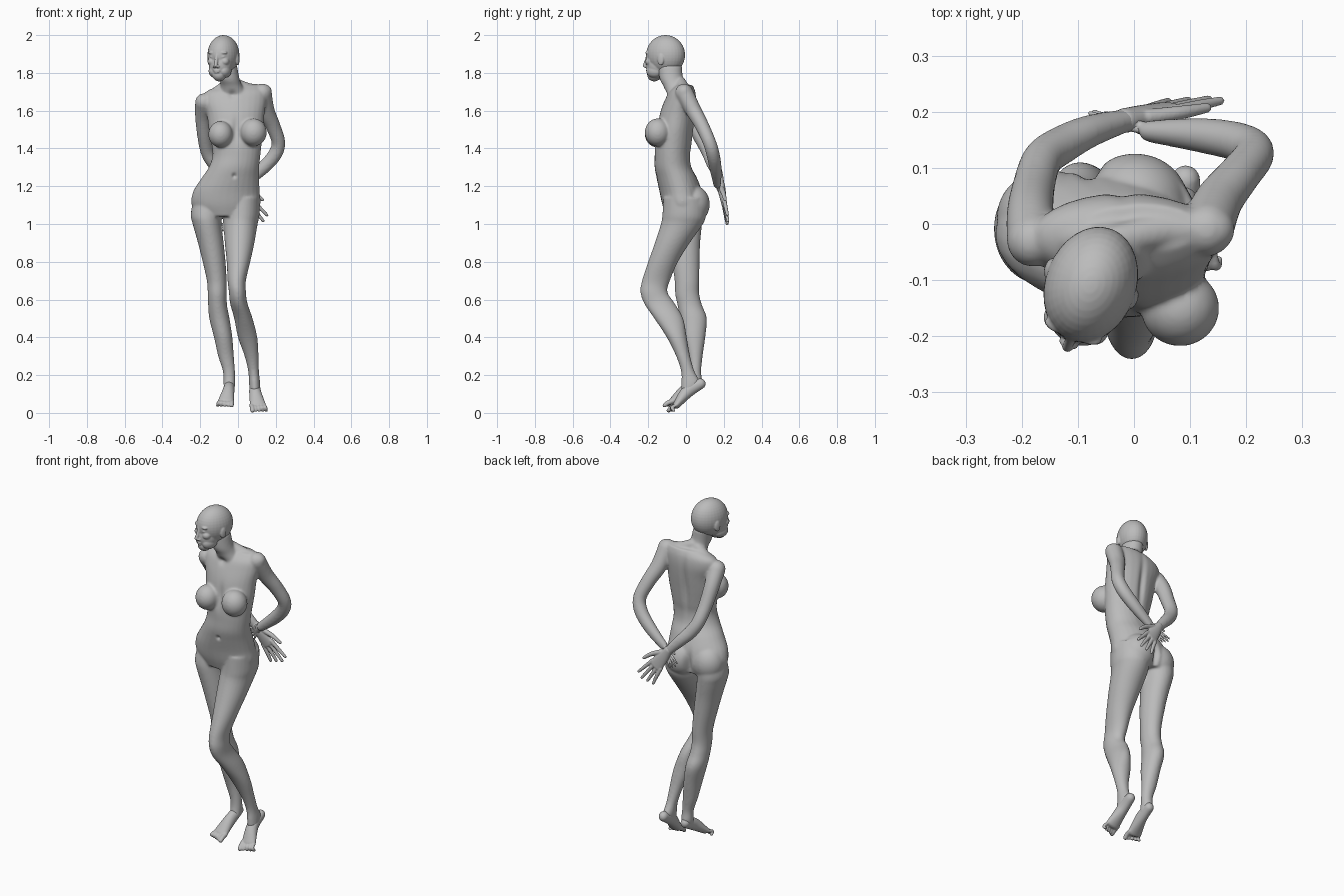
import bpy, bmesh, math
from mathutils import Vector, Matrix

skin = bpy.data.materials.new("grey_clay")
skin.diffuse_color = (0.5, 0.5, 0.5, 1)
SEG = 28


def smooth_path(pts, n=6):
    """Catmull-Rom interpolation of equal-length tuples."""
    out = []
    for i in range(len(pts) - 1):
        a, b = pts[max(i - 1, 0)], pts[i]
        c, d = pts[i + 1], pts[min(i + 2, len(pts) - 1)]
        for k in range(n):
            t = k / n
            out.append([0.5 * (2 * q + (r - p) * t + (2 * p - 5 * q + 4 * r - s) * t * t
                               + (3 * q - p - 3 * r + s) * t ** 3)
                        for p, q, r, s in zip(a, b, c, d)])
    return out + [list(pts[-1])]


def skin_rings(bm, rings):
    """Closed tube through (centre, u, v) ellipses."""
    loops = []
    for c, u, v in rings:
        loops.append([bm.verts.new(c + u * math.cos(a) + v * math.sin(a))
                      for a in (2 * math.pi * k / SEG for k in range(SEG))])
    for l0, l1 in zip(loops, loops[1:]):
        for k in range(SEG):
            j = (k + 1) % SEG
            bm.faces.new((l0[k], l0[j], l1[j], l1[k]))
    bm.faces.new(loops[0][::-1])
    bm.faces.new(loops[-1])


def stack(bm, rows):
    """Level ellipses from rows of (z, x0, x1, y0, y1)."""
    skin_rings(bm, [(Vector(((x0 + x1) / 2, (y0 + y1) / 2, z)),
                     Vector(((x1 - x0) / 2, 0, 0)), Vector((0, (y1 - y0) / 2, 0)))
                    for z, x0, x1, y0, y1 in smooth_path(rows)])


def limb(bm, rows, side=(1, 0, 0)):
    """Tube across its path from rows of (x, y, z, side radius, other radius), round ends."""
    path = smooth_path(rows)
    pos = [Vector(p[:3]) for p in path]
    rings = []
    for i, p in enumerate(path):
        t = (pos[min(i + 1, len(pos) - 1)] - pos[max(i - 1, 0)]).normalized()
        s = Vector(side)
        u = (s - t * s.dot(t)).normalized()
        rings.append((pos[i], u * p[3], t.cross(u) * p[4], t))
    def cap(r, sign):
        c, u, v, t = r
        rad = min(u.length, v.length) * sign
        return [(c + t * rad * math.sin(a), u * math.cos(a), v * math.cos(a))
                for a in (0.4, 0.8, 1.15, 1.4)]
    skin_rings(bm, cap(rings[0], -1)[::-1] + [r[:3] for r in rings] + cap(rings[-1], 1))


def blob(bm, centre, radii, rot=Matrix()):
    m = Matrix.Translation(centre) @ rot @ Matrix.Diagonal((*radii, 1))
    bmesh.ops.create_uvsphere(bm, u_segments=32, v_segments=20, radius=1, matrix=m)


def finish(bm, name, voxel, rounds):
    """Fuse the overlapping pieces into one smooth skin."""
    bmesh.ops.recalc_face_normals(bm, faces=bm.faces)
    me = bpy.data.meshes.new(name)
    bm.to_mesh(me)
    bm.free()
    me.materials.append(skin)
    ob = bpy.data.objects.new(name, me)
    bpy.context.collection.objects.link(ob)
    rm = ob.modifiers.new("fuse", 'REMESH')
    rm.mode, rm.voxel_size, rm.use_smooth_shade = 'VOXEL', voxel, True
    sm = ob.modifiers.new("soften", 'SMOOTH')
    sm.factor, sm.iterations = 0.5, rounds
    return ob


# Torso, neck and shoulders
bm = bmesh.new()
stack(bm, [(1.735, -.09, .12, -.05, .035), (1.70, -.17, .15, -.09, .05),
           (1.65, -.185, .15, -.115, .055), (1.58, -.165, .14, -.14, .05),
           (1.50, -.155, .135, -.155, .04), (1.42, -.14, .125, -.165, .03),
           (1.36, -.135, .118, -.166, .022), (1.30, -.155, .112, -.166, .03),
           (1.24, -.195, .112, -.155, .06), (1.17, -.238, .115, -.14, .085),
           (1.10, -.245, .118, -.125, .095), (1.04, -.2, .08, -.105, .08)])
stack(bm, [(1.84, -.115, -.005, -.15, -.02), (1.77, -.1, .008, -.14, -.015),
           (1.73, -.092, .025, -.12, .015), (1.68, -.1, .06, -.1, .04)])
limb(bm, [(-.03, -.03, 1.75, .03, .03), (.06, -.01, 1.71, .035, .035), (.14, -.01, 1.70, .04, .04)], (0, 1, 0))
limb(bm, [(-.055, -.03, 1.74, .03, .03), (-.12, -.025, 1.685, .035, .035), (-.17, -.03, 1.65, .04, .04)], (0, 1, 0))

# Bust and buttocks
blob(bm, (.082, -.15, 1.485), (.07, .068, .074))
blob(bm, (-.092, -.15, 1.475), (.065, .068, .07))
blob(bm, (-.155, .012, 1.105), (.09, .085, .1))
blob(bm, (.002, .038, 1.105), (.095, .088, .1))

# Legs, one straight and one with the knee forward
stack(bm, [(1.14, -.235, -.07, -.09, .085), (1.05, -.25, -.085, -.105, .088),
           (1.0, -.24, -.088, -.105, .085), (.9, -.212, -.076, -.09, .075),
           (.8, -.187, -.066, -.075, .072), (.7, -.165, -.06, -.06, .07),
           (.63, -.16, -.06, -.057, .07), (.57, -.158, -.058, -.045, .085),
           (.5, -.152, -.045, -.03, .11), (.4, -.127, -.03, -.015, .102),
           (.3, -.105, -.022, .01, .088), (.22, -.08, -.016, .02, .08),
           (.16, -.077, -.014, .015, .085), (.12, -.075, -.02, 0, .06)])
stack(bm, [(1.14, -.06, .115, -.12, .1), (1.05, -.072, .114, -.125, .105),
           (1.0, -.076, .104, -.133, .09), (.9, -.07, .087, -.165, .02),
           (.8, -.06, .065, -.2, -.042), (.7, -.055, .042, -.233, -.085),
           (.64, -.048, .042, -.241, -.098), (.58, -.042, .05, -.222, -.06),
           (.5, -.02, .077, -.168, -.015), (.4, 0, .102, -.102, .004),
           (.3, .035, .109, -.052, .022), (.22, .054, .111, -.026, .045),
           (.16, .058, .117, -.025, .075), (.12, .062, .117, -.025, .055)])

# Arms reaching behind the back
limb(bm, [(.13, -.01, 1.695, .048, .048), (.15, .04, 1.60, .042, .044),
          (.185, .085, 1.52, .037, .039), (.214, .125, 1.43, .035, .036),
          (.19, .145, 1.36, .035, .037), (.12, .158, 1.285, .031, .034),
          (.03, .165, 1.21, .02, .025)], (0, 1, 0))
limb(bm, [(-.18, -.03, 1.645, .047, .047), (-.185, .02, 1.57, .042, .042),
          (-.178, .07, 1.47, .037, .038), (-.163, .115, 1.385, .035, .036),
          (-.13, .14, 1.325, .034, .036), (-.08, .165, 1.27, .029, .032),
          (-.01, .186, 1.195, .02, .024)], (0, 1, 0))
body = finish(bm, "body", .006, 10)

# Press in the navel, spine, collar and cleft: (centre, radii, push)
dents = [((-.02, -.165, 1.255), (.012, .05, .014), (0, .012, 0)),
         ((-.02, .045, 1.52), (.022, .05, .18), (0, -.014, 0)),
         ((-.078, .1, 1.09), (.022, .08, .08), (0, -.022, 0)),
         ((-.03, -.1, 1.685), (.025, .04, .025), (0, .01, 0)),
         ((-.01, -.16, 1.5), (.02, .06, .08), (0, .01, 0))]
baked = bpy.data.meshes.new_from_object(body.evaluated_get(bpy.context.evaluated_depsgraph_get()))
body.modifiers.clear()
body.data = baked
for v in baked.vertices:
    for c, r, push in dents:
        q = sum(((v.co[k] - c[k]) / r[k]) ** 2 for k in range(3))
        if q < 4:
            v.co += Vector(push) * math.exp(-1.5 * q)

# Head, turned a little to one side; local -y is the face
bm = bmesh.new()
H = Matrix.Translation((-.077, -.108, 1.895)) @ Matrix.Rotation(-.36, 4, 'Z')
R = H.to_3x3().to_4x4()
def feature(x, y, z, *r):
    blob(bm, H @ Vector((x, y, z)), r, R)
feature(0, 0, 0, .081, .106, .105)            # cranium
feature(0, -.045, -.055, .062, .062, .075)    # face
feature(0, -.064, -.105, .036, .038, .035)    # chin
for s in (-1, 1):
    feature(s * .03, -.052, -.085, .03, .045, .036)      # jaw
    feature(s * .036, -.075, -.035, .024, .025, .022)    # cheek
    feature(s * .03, -.087, .012, .024, .015, .009)      # brow
    feature(s * .029, -.088, -.010, .014, .012, .008)    # eye
    feature(s * .010, -.110, -.062, .008, .010, .007)    # nostril
    feature(s * .080, .002, -.025, .008, .018, .031)     # ear
limb(bm, [(*(H @ Vector(p)), r, r) for p, r in
          (((0, -.095, .012), .010), ((0, -.107, -.025), .009), ((0, -.118, -.056), .010))])
feature(0, -.100, -.082, .019, .009, .005)    # upper lip
feature(0, -.099, -.092, .016, .009, .005)    # lower lip
finish(bm, "head", .0035, 4)


def hand(name, wrist, tip, thumb):
    bm = bmesh.new()
    w, d = Vector(wrist), Vector(tip) - Vector(wrist)
    k = d.length / .21
    s = d.cross(Vector((0, 1, 0))).normalized()
    def at(f, off, r, r2):
        return (*(w + d * f + s * off * k), r * k, r2 * k)
    limb(bm, [at(-.05, 0, .022, .02), at(.2, 0, .03, .017), at(.5, 0, .037, .012)], s)
    for i in (-1.5, -.5, .5, 1.5):
        end = .99 - .06 * abs(i - .5 * thumb)
        limb(bm, [at(.45, i * .019, .010, .010), at(.7, i * .025, .009, .009),
                  at(end, i * .031, .007, .007)], s)
    limb(bm, [at(.12, thumb * .02, .013, .013), at(.35, thumb * .052, .011, .011),
              at(.58, thumb * .07, .008, .008)], s)
    finish(bm, name, .0035, 2)


hand("right_hand", (-.01, .186, 1.195), (.12, .222, 1.005), 1)
hand("left_hand", (.03, .165, 1.21), (-.065, .20, 1.12), -1)


def foot(name, heel, arch, ball, toe, inner):
    """Raised heel, arch, ball and five toes; inner is the side of the big toe."""
    bm = bmesh.new()
    limb(bm, [(*heel, .026, .028), (*arch, .031, .034), (*ball, .042, .02)])
    b, t = Vector(ball), Vector(toe)
    for i in range(5):
        off = inner * (.032 - .0165 * i)
        r = .0125 if i == 0 else .009
        limb(bm, [(b.x + off, b.y, b.z, r, r), (*(b.lerp(t, .6) + Vector((off * 1.08, 0, .004))), r, r),
                  (t.x + off * 1.1, t.y + .007 * i, t.z, r, r * .9)])
    finish(bm, name, .004, 3)


foot("left_foot", (.092, .078, .155), (.09, .01, .115), (.105, -.05, .042), (.112, -.092, .013), -1)
foot("right_foot", (-.045, .07, .15), (-.05, 0, .118), (-.064, -.07, .062), (-.07, -.113, .04), 1)
